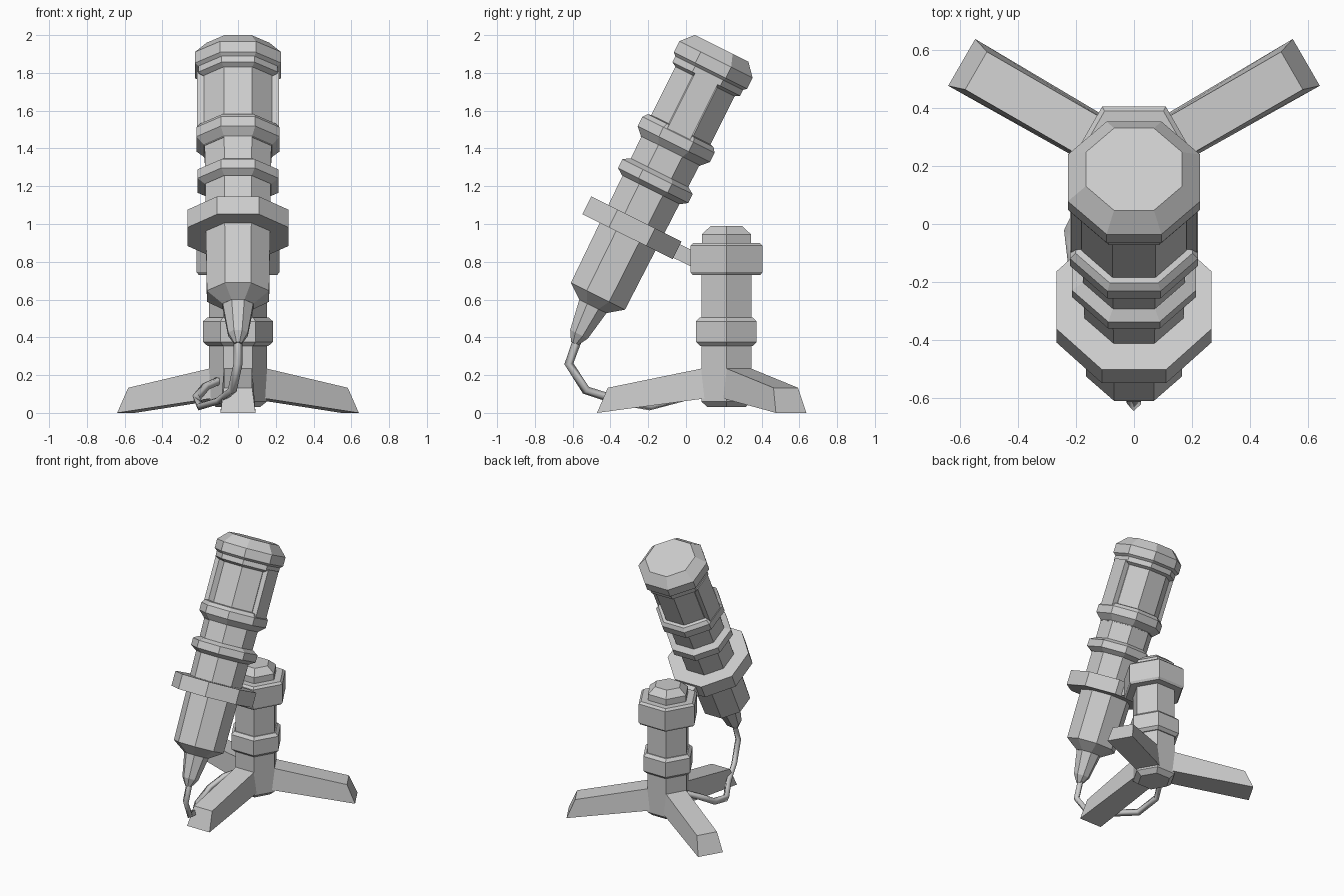
import bpy, bmesh, math
from mathutils import Matrix, Vector

cube = bpy.data.objects.get("Cube")
if cube:
    bpy.data.objects.remove(cube, do_unlink=True)

grey = bpy.data.materials.new("plain grey")
grey.use_nodes = True
COLOUR = (0.6, 0.6, 0.6, 1)
grey.diffuse_color = COLOUR
grey.node_tree.nodes["Principled BSDF"].inputs["Base Color"].default_value = COLOUR

STAND = Matrix.Translation((0, 0.214, 0))
TILT = Matrix.Translation((0, -0.62, 0.309)) @ Matrix.Rotation(-math.radians(26.5), 4, 'X')


def finish(name, bm, matrix):
    bmesh.ops.recalc_face_normals(bm, faces=bm.faces)
    mesh = bpy.data.meshes.new(name)
    bm.to_mesh(mesh)
    bm.free()
    mesh.materials.append(grey)
    obj = bpy.data.objects.new(name, mesh)
    obj.matrix_world = matrix
    bpy.context.collection.objects.link(obj)
    return obj


def turned(name, sides, profile, matrix, widen=1.0):
    """Faceted solid of (flat-to-centre distance, height) rings, a flat facing front."""
    bm = bmesh.new()
    rings = []
    for flat, z in profile:
        r = flat / math.cos(math.pi / sides)
        angles = [math.tau * (i + 0.5) / sides - math.pi / 2 for i in range(sides)]
        rings.append([bm.verts.new((r * widen * math.cos(a), r * math.sin(a), z)) for a in angles])
    for low, high in zip(rings, rings[1:]):
        for i in range(sides):
            j = (i + 1) % sides
            bm.faces.new((low[i], low[j], high[j], high[i]))
    bm.faces.new(rings[0])
    bm.faces.new(rings[-1])
    return finish(name, bm, matrix)


def box(name, size, centre, matrix):
    bm = bmesh.new()
    bmesh.ops.create_cube(bm, size=1)
    bmesh.ops.scale(bm, vec=size, verts=bm.verts)
    bmesh.ops.translate(bm, vec=centre, verts=bm.verts)
    return finish(name, bm, matrix)


# Microphone, built upright in the tilted frame
turned("microphone_body", 8, [(0.08, 0.285), (0.16, 0.345), (0.172, 1.25)], TILT, 1.03)
turned("grille", 8, [(0.175, 1.2), (0.175, 1.65)], TILT, 1.03)
turned("middle_ring", 8, [(0.172, 0.975), (0.208, 1.0), (0.208, 1.052), (0.172, 1.075)], TILT, 1.03)
turned("grille_ring", 8, [(0.175, 1.205), (0.214, 1.245), (0.214, 1.3), (0.195, 1.325), (0.172, 1.33)], TILT, 1.03)
turned("top_cap", 8, [(0.175, 1.615), (0.2, 1.63), (0.2, 1.665), (0.217, 1.68),
                      (0.217, 1.745), (0.158, 1.812)], TILT, 1.05)
for side, word in ((1, "left"), (-1, "right")):
    box(word + "_grille_pillar", (0.07, 0.135, 0.36), (side * 0.182, 0, 1.46), TILT)
turned("cable_plug", 8, [(0.02, 0.065), (0.052, 0.12), (0.083, 0.3)], TILT)

# Clamp and arm joining the stand
turned("clamp", 8, [(0.267, 0.697), (0.267, 0.802)], TILT)
box("clamp_arm", (0.12, 0.18, 0.08), (0, 0.33, 0.745), TILT)

# Stand column with its collars
turned("column", 6, [(0.1, 0.03), (0.1325, 0.06), (0.1325, 0.8)], STAND)
turned("lower_collar", 6, [(0.14, 0.355), (0.16, 0.375), (0.16, 0.485), (0.14, 0.505)], STAND)
turned("upper_collar", 6, [(0.18, 0.73), (0.19, 0.745), (0.19, 0.885), (0.175, 0.9)], STAND)
turned("top_knob", 6, [(0.13, 0.88), (0.13, 0.945), (0.083, 0.99)], STAND)

# Three splayed legs
LEG = [(0.05, 0.085, 0.085), (0.685, 0, 0.093), (0.628, 0.133, 0.075), (0.13, 0.235, 0.075), (0.05, 0.235, 0.075)]
for name, degrees in (("front_leg", -90), ("left_back_leg", 30), ("right_back_leg", 150)):
    bm = bmesh.new()
    near, far = ([bm.verts.new((r, s * w, z)) for r, z, w in LEG] for s in (-1, 1))
    bm.faces.new(near)
    bm.faces.new(far)
    for i in range(len(LEG)):
        j = (i + 1) % len(LEG)
        bm.faces.new((near[i], near[j], far[j], far[i]))
    finish(name, bm, STAND @ Matrix.Rotation(math.radians(degrees), 4, 'Z'))

# Cable from plug to column
path = [(0, -0.57, 0.4), (0, -0.62, 0.26), (-0.03, -0.53, 0.12), (-0.1, -0.36, 0.065),
        (-0.2, -0.19, 0.035), (-0.22, -0.02, 0.08), (-0.17, 0.08, 0.14), (-0.08, 0.16, 0.18)]
curve = bpy.data.curves.new("cable", 'CURVE')
curve.dimensions = '3D'
curve.bevel_depth = 0.024
curve.bevel_resolution = 0
curve.use_fill_caps = True
spline = curve.splines.new('POLY')
spline.points.add(len(path) - 1)
for point, co in zip(spline.points, path):
    point.co = (*co, 1)
curve.materials.append(grey)
bpy.context.collection.objects.link(bpy.data.objects.new("cable", curve))
